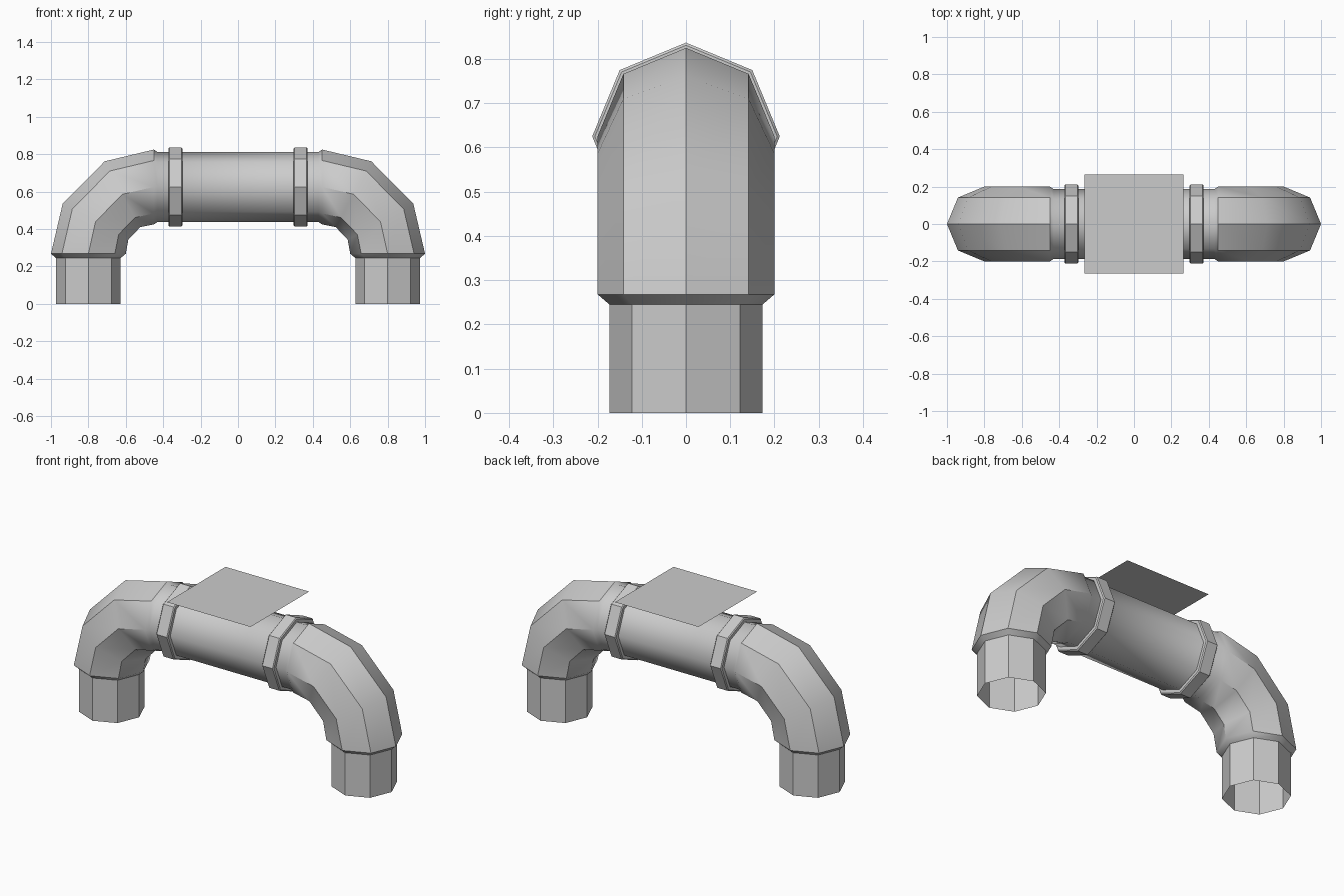
import bpy
import bmesh
from math import cos, sin, pi, radians

SIDES = 8
AXIS_Z = 0.625   # height of the horizontal run

if "Cube" in bpy.data.objects:
    bpy.data.objects.remove(bpy.data.objects["Cube"], do_unlink=True)

# Material
grey = bpy.data.materials.new("plain_grey")
grey.use_nodes = True
colour = (0.6, 0.6, 0.6, 1)
grey.diffuse_color = colour
grey.node_tree.nodes["Principled BSDF"].inputs["Base Color"].default_value = colour


def finish(name, bm, smooth=True):
    mesh = bpy.data.meshes.new(name)
    bm.to_mesh(mesh)
    bm.free()
    mesh.materials.append(grey)
    obj = bpy.data.objects.new(name, mesh)
    bpy.context.collection.objects.link(obj)
    if smooth:
        bpy.ops.object.select_all(action='DESELECT')
        obj.select_set(True)
        bpy.context.view_layer.objects.active = obj
        bpy.ops.object.shade_smooth_by_angle(angle=radians(40))
    return obj


def sweep(name, sections):
    """Skin octagonal rings given as (x, z, tilt in degrees, radius)."""
    bm = bmesh.new()
    rings = []
    for x, z, tilt, r in sections:
        a = radians(tilt)
        ring = []
        for i in range(SIDES):
            t = 2 * pi * i / SIDES
            out = r * cos(t)
            ring.append(bm.verts.new((x + out * cos(a), r * sin(t), z + out * sin(a))))
        rings.append(ring)
    for low, high in zip(rings, rings[1:]):
        for i in range(SIDES):
            j = (i + 1) % SIDES
            bm.faces.new((low[i], low[j], high[j], high[i]))
    return finish(name, bm)


# Open-ended pipe: leg, flare, elbow, step down to the run, then mirrored
half = [
    (0.80, 0.0, 0, 0.173),
    (0.80, 0.245, 0, 0.173),
    (0.80, 0.268, 0, 0.2),
    (0.762, 0.439, 28.6, 0.2),
    (0.618, 0.586, 61.6, 0.2),
    (0.45, AXIS_Z, 90, 0.2),
    (0.43, AXIS_Z, 90, 0.187),
]
other = [(-x, z, 180 - tilt, r) for x, z, tilt, r in reversed(half)]
sweep("bent_pipe", half + other)

# Chamfered collars around the run
collar = [(0.037, 0.18), (0.037, 0.206), (0.032, 0.212),
          (-0.032, 0.212), (-0.037, 0.206), (-0.037, 0.18)]
for name, cx in (("left_collar", 0.335), ("right_collar", -0.335)):
    sweep(name, [(cx + dx, AXIS_Z, 90, r) for dx, r in collar])

# Flat square plate hovering just over the run
bm = bmesh.new()
bmesh.ops.create_grid(bm, x_segments=1, y_segments=1, size=0.265)
plate = finish("top_plate", bm, smooth=False)
plate.location.z = 0.857
